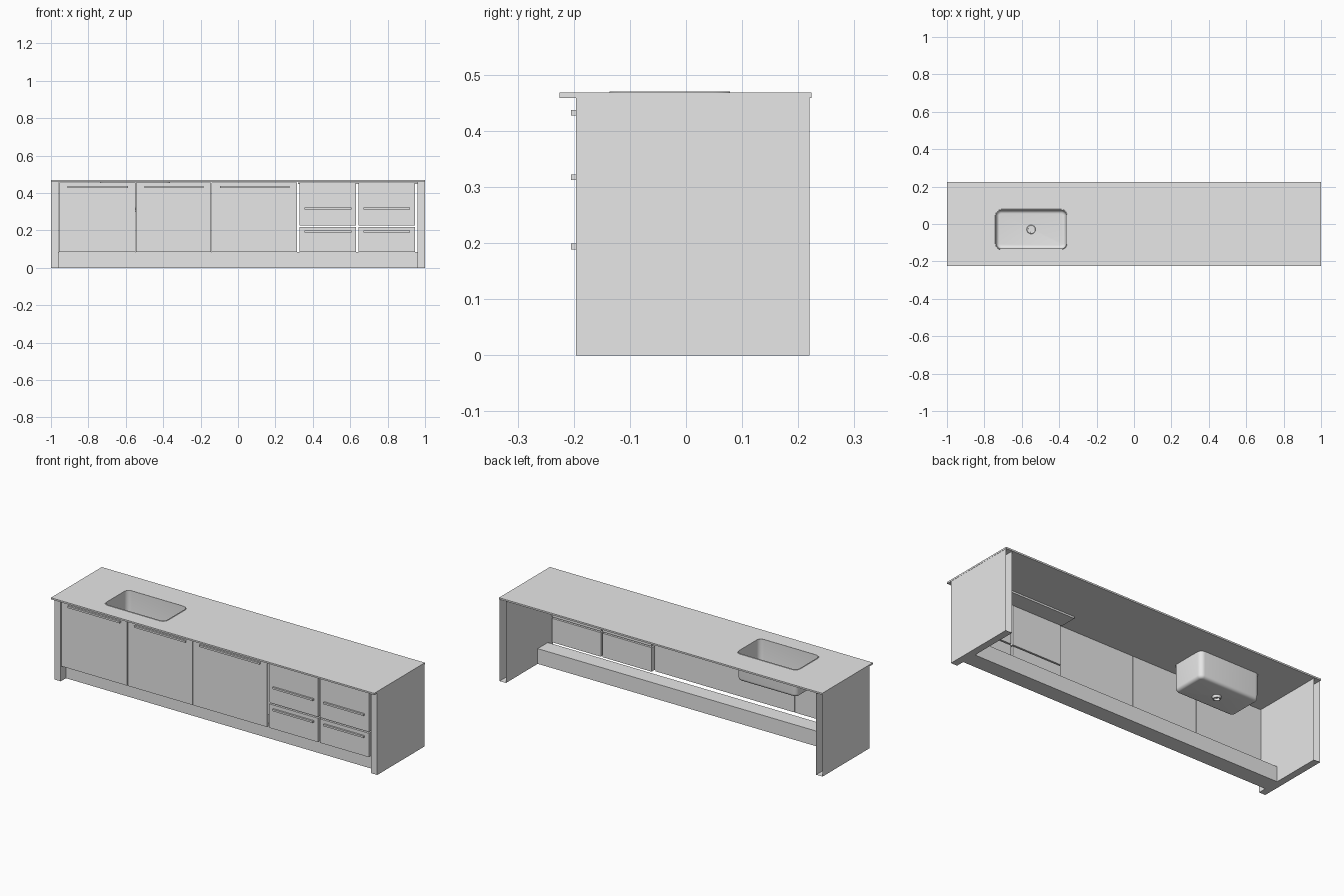
import bpy, bmesh, math
from mathutils import Vector

cube = bpy.data.objects.get("Cube")
if cube:
    bpy.data.objects.remove(cube, do_unlink=True)

GREY = (0.8, 0.8, 0.8, 1)
mat = bpy.data.materials.new("plain_grey")
mat.use_nodes = True
mat.diffuse_color = GREY
mat.node_tree.nodes["Principled BSDF"].inputs["Base Color"].default_value = GREY


def finish(name, bm):
    bmesh.ops.recalc_face_normals(bm, faces=bm.faces)
    me = bpy.data.meshes.new(name)
    bm.to_mesh(me)
    bm.free()
    me.materials.append(mat)
    ob = bpy.data.objects.new(name, me)
    bpy.context.collection.objects.link(ob)
    return ob


def box(name, xs, ys, zs, open_back=False):
    bm = bmesh.new()
    bmesh.ops.create_cube(bm, size=1)
    for v in bm.verts:
        v.co = Vector([(a + b) / 2 + c * (b - a) for (a, b), c in zip((xs, ys, zs), v.co)])
    if open_back:
        y_back = max(ys)
        back = [f for f in bm.faces if f.calc_center_median().y > y_back - 0.001]
        bmesh.ops.delete(bm, geom=back, context='FACES')
    return finish(name, bm)


def smooth(ob, angle=40):
    bpy.ops.object.select_all(action='DESELECT')
    ob.select_set(True)
    bpy.context.view_layer.objects.active = ob
    bpy.ops.object.shade_smooth_by_angle(angle=math.radians(angle))


# Sink outline: rounded rectangle, grown or shrunk by an offset
SX, SY, HX, HY, R = -0.55, -0.029, 0.19, 0.106, 0.03


def outline(bm, z, off, steps=6):
    r = max(R + off, 0.004)
    ring = []
    for q, (sx, sy) in enumerate([(1, 1), (-1, 1), (-1, -1), (1, -1)]):
        for i in range(steps + 1):
            a = math.pi / 2 * (q + i / steps)
            ring.append(bm.verts.new((SX + sx * (HX + off - r) + r * math.cos(a),
                                      SY + sy * (HY + off - r) + r * math.sin(a), z)))
    return ring


def loft(bm, rings):
    for a, b in zip(rings, rings[1:]):
        for i in range(len(a)):
            j = (i + 1) % len(a)
            bm.faces.new((a[i], a[j], b[j], b[i]))


# Worktop with the sink opening
worktop = box("worktop", (-1, 1), (-0.225, 0.224), (0.459, 0.468))
bm = bmesh.new()
rings = [outline(bm, 0.44, -0.001), outline(bm, 0.49, -0.001)]
loft(bm, rings)
for ring in rings:
    bm.faces.new(ring)
cutter = finish("sink_cutter", bm)
cutter.hide_render = True
cutter.hide_viewport = True
cut = worktop.modifiers.new("sink_opening", 'BOOLEAN')
cut.operation = 'DIFFERENCE'
cut.solver = 'EXACT'
cut.object = cutter

# Sink basin: thin rim, straight walls, rounded foot, flat floor
bm = bmesh.new()
rings = [outline(bm, 0.468, 0.002), outline(bm, 0.470, 0.001), outline(bm, 0.470, -0.003)]
FOOT, FLOOR = 0.018, 0.312
for i in range(6):
    a = math.pi / 2 * i / 5
    rings.append(outline(bm, FLOOR + FOOT * (1 - math.sin(a)), -0.004 - FOOT * (1 - math.cos(a))))
loft(bm, rings)
bm.faces.new(rings[-1])
basin = finish("sink_basin", bm)
smooth(basin)


# Drain: flange ring, short pipe and cross bars
def lathe(name, profile, seg=24):
    bm = bmesh.new()
    rings = [[bm.verts.new((SX + r * math.cos(math.tau * i / seg),
                            SY + r * math.sin(math.tau * i / seg), z)) for i in range(seg)]
             for r, z in profile]
    loft(bm, rings + rings[:1])
    ob = finish(name, bm)
    smooth(ob)


lathe("sink_drain", [(0.024, 0.313), (0.022, 0.316), (0.016, 0.315), (0.015, 0.298),
                     (0.020, 0.298), (0.022, 0.308)])
box("drain_bar_x", (SX - 0.016, SX + 0.016), (SY - 0.002, SY + 0.002), (0.311, 0.315))
box("drain_bar_y", (SX - 0.002, SX + 0.002), (SY - 0.016, SY + 0.016), (0.311, 0.315))

# Hollow end panels, open at the back
for side, s in (("left", 1), ("right", -1)):
    box(side + "_end_panel", sorted((s * 0.96, s * 0.999)), (-0.196, 0.22), (0, 0.459), True)

# Plinth, set back behind the fronts
box("plinth", (-0.96, 0.96), (-0.15, -0.06), (0, 0.085))


# Bar handle on the front
def handle(name, x0, x1, z):
    box(name, (x0, x1), (-0.205, -0.194), (z - 0.005, z + 0.005))


# Cupboard doors
doors = [(-0.957, -0.549), (-0.545, -0.144), (-0.142, 0.316)]
for i, (x0, x1) in enumerate(doors, 1):
    box(f"door_{i}", (x0, x1), (-0.195, -0.18), (0.085, 0.456))
    handle(f"door_handle_{i}", x0 + 0.045, x1 - 0.04, 0.432)

# Two columns of drawers
for c, (x0, x1) in enumerate([(0.328, 0.632), (0.643, 0.946)], 1):
    for row, z0, z1, zh in (("lower", 0.085, 0.219, 0.194), ("upper", 0.226, 0.455, 0.317)):
        box(f"{row}_drawer_{c}", (x0, x1), (-0.195, -0.165), (z0, z1))
        handle(f"{row}_drawer_handle_{c}", x0 + 0.028, x1 - 0.026, zh)

# Rail under the worktop behind the drawers
box("drawer_top_rail", (0.32, 0.96), (-0.165, -0.07), (0.447, 0.457))
